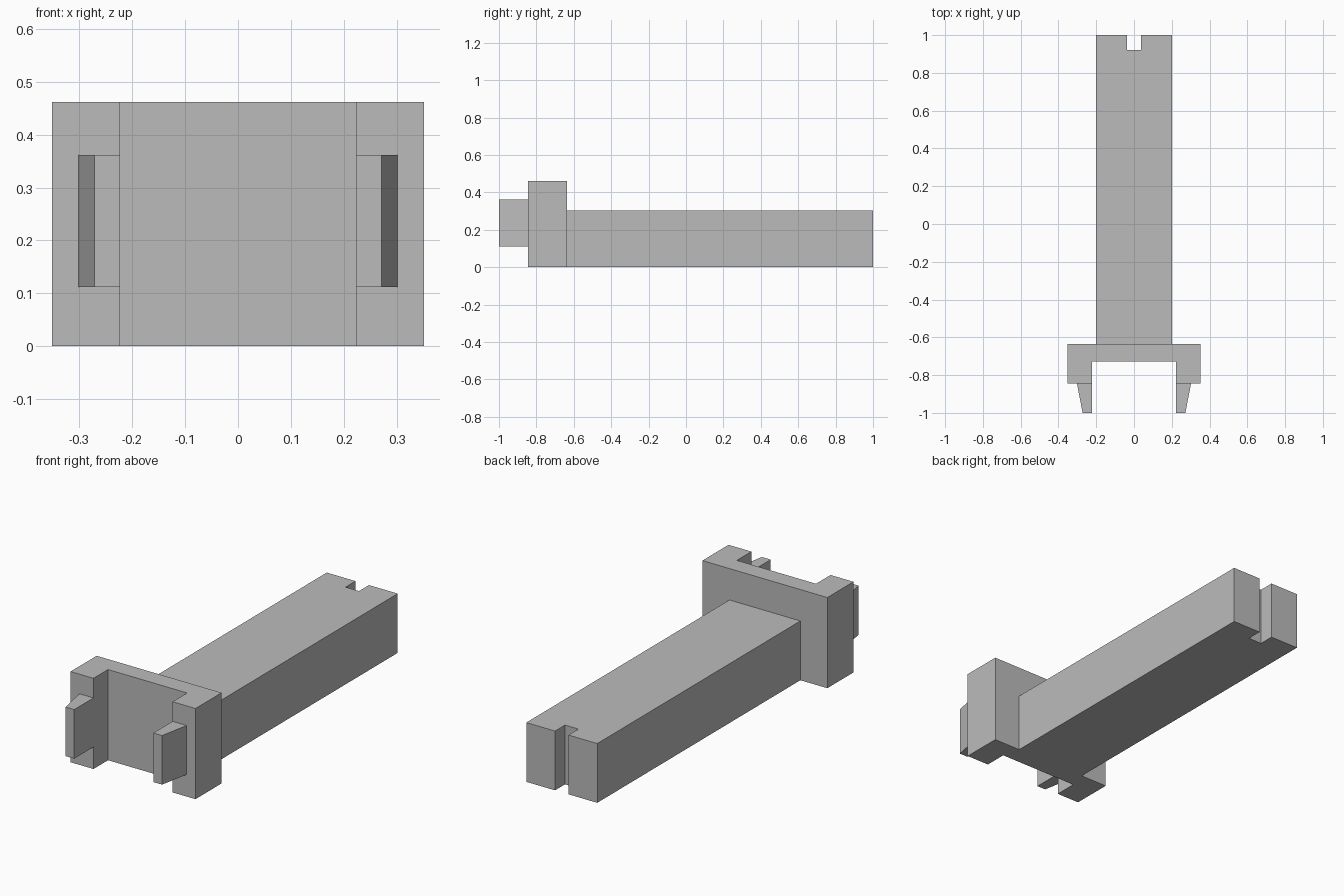
import bpy
import bmesh

cube = bpy.data.objects.get("Cube")
if cube:
    bpy.data.objects.remove(cube, do_unlink=True)

grey = bpy.data.materials.new("plain grey")
grey.use_nodes = True
colour = (0.5, 0.5, 0.5, 1)
grey.diffuse_color = colour
grey.node_tree.nodes["Principled BSDF"].inputs["Base Color"].default_value = colour


def prism(name, outline, bottom, top):
    """Extrude a plan outline from bottom to top."""
    bm = bmesh.new()
    face = bm.faces.new([bm.verts.new((x, y, bottom)) for x, y in outline])
    ext = bmesh.ops.extrude_face_region(bm, geom=[face])
    verts = [v for v in ext["geom"] if isinstance(v, bmesh.types.BMVert)]
    bmesh.ops.translate(bm, vec=(0, 0, top - bottom), verts=verts)
    bmesh.ops.recalc_face_normals(bm, faces=bm.faces)
    mesh = bpy.data.meshes.new(name)
    bm.to_mesh(mesh)
    bm.free()
    mesh.materials.append(grey)
    obj = bpy.data.objects.new(name, mesh)
    bpy.context.collection.objects.link(obj)
    return obj


def symmetric(half):
    """Complete an outline with its mirror image across x = 0."""
    return half + [(-x, y) for x, y in reversed(half)]


# Long shaft with a slot in its back end
prism("shaft", symmetric([(0.2, -0.635), (0.2, 1), (0.038, 1), (0.038, 0.92)]), 0, 0.302)

# U-shaped head
prism("head", symmetric([(0.352, -0.635), (0.352, -0.845), (0.223, -0.845),
                         (0.223, -0.728)]), 0, 0.462)

# Tapered prongs on the front of the head
for side, name in ((1, "left_prong"), (-1, "right_prong")):
    outline = [(0.223, -0.845), (0.302, -0.845), (0.272, -1), (0.223, -1)]
    prism(name, [(side * x, y) for x, y in outline], 0.112, 0.362)
